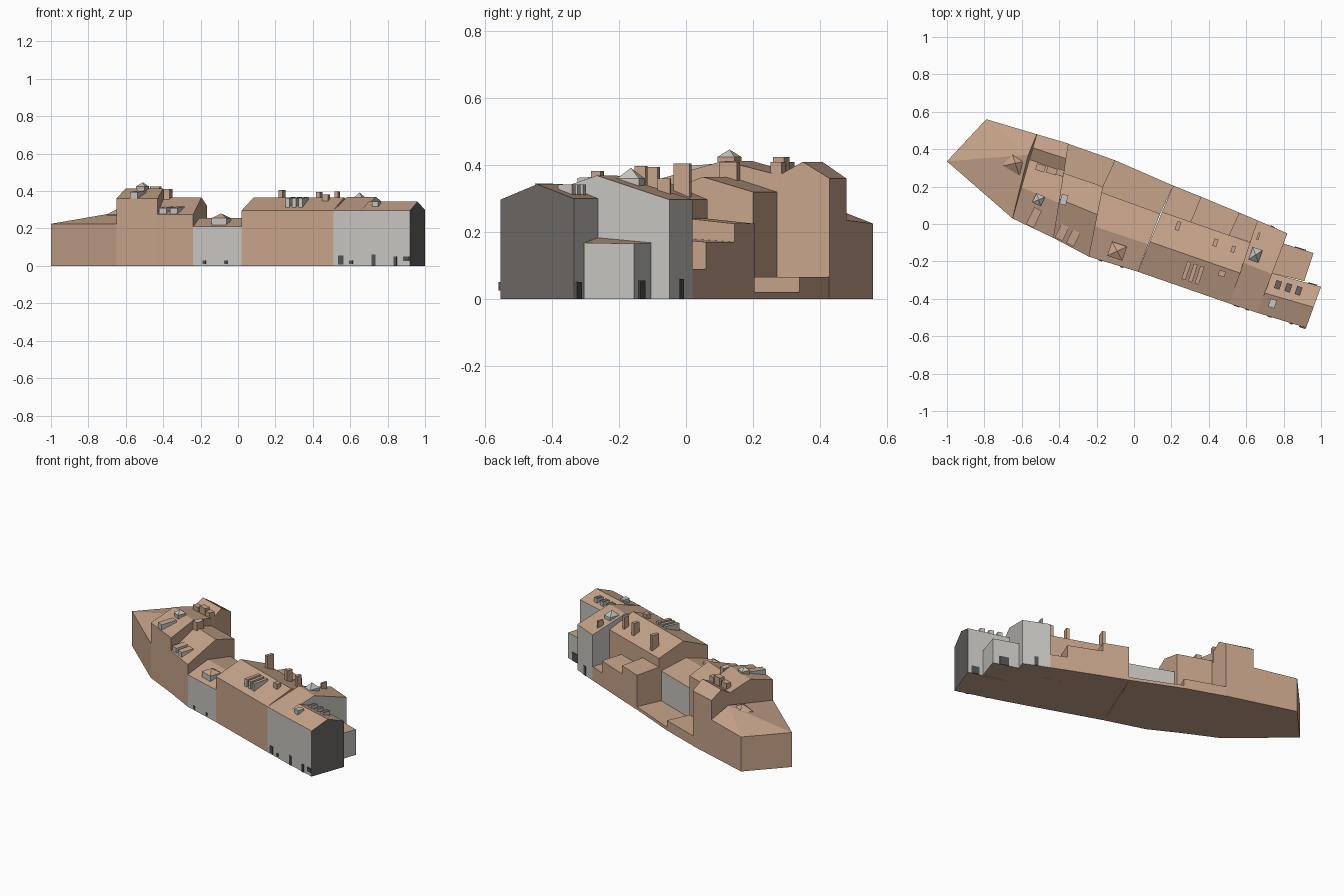
import bpy, bmesh, math
from mathutils import Vector, Matrix

if "Cube" in bpy.data.objects:
    bpy.data.objects.remove(bpy.data.objects["Cube"])


def material(name, r, g, b):
    m = bpy.data.materials.new(name)
    m.diffuse_color = (r, g, b, 1)
    m.use_nodes = True
    m.node_tree.nodes["Principled BSDF"].inputs["Base Color"].default_value = m.diffuse_color
    return m


TAN = material("tan", 0.57, 0.37, 0.255)
GREY = material("light grey", 0.56, 0.55, 0.52)
DARK = material("dark grey", 0.14, 0.13, 0.125)
GLASS = material("window dark", 0.08, 0.08, 0.08)


def finish(name, bm, wall, roof=TAN, gable=None):
    """Walls take one colour, roof and base another, an x-facing gable a third."""
    bmesh.ops.recalc_face_normals(bm, faces=bm.faces)
    bm.normal_update()
    for f in bm.faces:
        f.material_index = 0 if abs(f.normal.z) < 0.1 else 1
        if gable and f.normal.x > 0.9:
            f.material_index = 2
    me = bpy.data.meshes.new(name)
    bm.to_mesh(me)
    bm.free()
    for m in (wall, roof, gable or wall):
        me.materials.append(m)
    ob = bpy.data.objects.new(name, me)
    bpy.context.collection.objects.link(ob)
    return ob


def block(name, left, right, profile, wall=TAN, gable=None):
    """Building between two plan lines (front, back) with a roof profile of (t, z)."""
    bm = bmesh.new()
    rings = []
    for front, back in (left, right):
        a, b = Vector(front), Vector(back)
        pts = [(*a, 0)] + [(*a.lerp(b, t), z) for t, z in profile] + [(*b, 0)]
        rings.append([bm.verts.new(p) for p in pts])
    n = len(rings[0])
    bm.faces.new(rings[0])
    bm.faces.new(rings[1])
    for i in range(n):
        j = (i + 1) % n
        bm.faces.new((rings[0][i], rings[0][j], rings[1][j], rings[1][i]))
    return finish(name, bm, wall, gable=gable)


def prism(name, pts, apex=None, wall=TAN):
    """Plan polygon with a height at each corner and an optional roof apex."""
    bm = bmesh.new()
    lo = [bm.verts.new((x, y, 0)) for x, y, z in pts]
    hi = [bm.verts.new(p) for p in pts]
    n = len(pts)
    bm.faces.new(lo)
    top = bm.verts.new(apex) if apex else None
    if not apex:
        bm.faces.new(hi)
    for i in range(n):
        j = (i + 1) % n
        bm.faces.new((lo[i], lo[j], hi[j], hi[i]))
        if apex:
            bm.faces.new((hi[i], hi[j], top))
    return finish(name, bm, wall)


def box(name, x, y, z0, z1, w, d, deg=-18.5, peak=0, slope=0, wall=TAN, roof=TAN):
    """Turned box; peak adds a pyramid, slope lifts the back of the top."""
    bm = bmesh.new()
    bmesh.ops.create_cube(bm, size=1)
    for v in bm.verts:
        z = (z1 + (slope if v.co.y > 0 else 0)) if v.co.z > 0 else z0
        v.co = (v.co.x * w, v.co.y * d, z)
    if peak:
        bm.normal_update()
        top = [f for f in bm.faces if f.normal.z > 0.5]
        tip = bmesh.ops.poke(bm, faces=top)["verts"][0]
        tip.co.z = peak
    bm.transform(Matrix.Translation((x, y, 0)) @ Matrix.Rotation(math.radians(deg), 4, "Z"))
    return finish(name, bm, wall, roof)


# Main row of houses, west to east
prism("west_wing", [(-1, .335, .225), (-.65, .03, .225), (-.52, .48, .235), (-.79, .56, .225)],
      apex=(-.565, .37, .3))
block("tall_house", ((-.65, .03), (-.52, .48)), ((-.43, -.075), (-.35, .43)),
      [(0, .36), (.37, .413), (.7, .37), (.84, .41), (1, .36)])
block("west_house", ((-.43, -.075), (-.385, .275)), ((-.24, -.175), (-.165, .2)),
      [(0, .275), (.6, .365), (1, .32)])
block("low_house", ((-.24, -.175), (-.175, .17)), ((.02, -.255), (.14, .055)),
      [(0, .21), (.47, .255), (1, .215)], GREY)
block("long_house", ((.02, -.255), (.15, .065)), ((.51, -.425), (.625, -.1)),
      [(0, .297), (.5, .367), (1, .297)])
block("east_house", ((.51, -.425), (.66, .02)), ((.66, -.475), (.82, -.05)),
      [(0, .297), (.49, .369), (1, .297)], GREY)
block("end_house", ((.66, -.475), (.735, -.262)), ((.92, -.555), (1, -.335)),
      [(0, .297), (.5, .343), (1, .3)], GREY, DARK)

# Lower rear parts
prism("east_annex", [(.80, -.105, .168), (.735, -.262, .183), (.91, -.305, .168), (.96, -.155, .165)],
      wall=GREY)
prism("rear_terrace", [(-.395, .27, .065), (-.165, .2, .065), (-.1, .34, .065), (-.355, .43, .065)])
prism("rear_yard", [(-.18, .17, .02), (.14, .055, .02), (.21, .205, .02), (-.1, .34, .02)])
prism("rear_step_high", [(.15, .065, .24), (.305, .01, .24), (.36, .145, .225), (.21, .205, .225)])
prism("rear_step_middle", [(.305, .01, .18), (.51, -.06, .18), (.565, .06, .17), (.36, .145, .17)])
prism("rear_step_low", [(.51, -.06, .09), (.63, -.1, .09), (.67, .015, .09), (.565, .06, .09)])

# Hipped turrets
box("wing_turret", -.635, .325, .22, .275, .1, .09, -30, peak=.31)
box("tall_turret", -.51, .13, .36, .41, .045, .05, -25, wall=GREY)
box("tall_turret_cap", -.51, .13, .41, .425, .05, .055, -25, peak=.447, roof=GREY)
box("low_house_turret", -.09, -.145, .2, .255, .085, .08, peak=.28, wall=GREY)
box("east_turret", .65, -.165, .33, .36, .055, .07, peak=.392, wall=GREY, roof=GREY)

# Roof dormers
box("tall_dormer", -.535, .035, .35, .395, .045, .1, -26, slope=.008, wall=GREY)
for i, (x, y) in enumerate(((-.385, -.045), (-.325, -.075))):
    box(f"west_dormer_{i}", x, y, .27, .31, .045, .08, -26, slope=.008, wall=GREY)
for i in range(3):
    box(f"long_dormer_{i}", .28 + i * .035, -.25 - i * .012, .3, .362, .022, .1,
        slope=.006, wall=GREY)
    box(f"end_dormer_{i}", .77 + i * .055, -.325 - i * .016, .3, .342, .03, .045,
        wall=GREY, roof=DARK)
box("end_front_dormer", .74, -.425, .31, .345, .035, .045, wall=GREY, roof=GREY)
box("long_small_dormer", .47, -.265, .31, .382, .035, .03)

# Chimneys: x, y, top, width, depth
for i, (x, y, z, w, d) in enumerate((
        (-.5, .30, .41, .05, .035), (-.44, .285, .425, .055, .035), (-.395, .275, .41, .04, .035),
        (.235, -.01, .405, .022, .05), (.435, -.1, .395, .022, .04),
        (.53, -.135, .397, .02, .035), (.665, -.065, .36, .012, .04))):
    box(f"chimney_{i}", x, y, .3, z, w, d)
box("west_skylight", -.375, .13, .33, .41, .035, .055, -15, roof=GREY)

# Small ground-floor openings on the front
for i, (x, z0, z1, w) in enumerate((
        (.55, .008, .055, .03), (.605, .01, .03, .02), (.725, .0, .06, .022),
        (.84, .0, .05, .018), (.9, .025, .05, .035))):
    box(f"front_opening_{i}", x, -.425 - (x - .51) * .325, z0, z1, w, .008, wall=GLASS, roof=GLASS)
for i, x in enumerate((-.18, -.065)):
    box(f"low_house_opening_{i}", x, -.175 - (x + .24) * .308, .01, .028, .018, .008, -17,
        wall=GLASS, roof=GLASS)

# Openings on the rear and annex walls
box("rear_door", .74, -.015, 0, .06, .025, .008, -23.6, wall=GLASS, roof=GLASS)
box("annex_door", .89, -.133, 0, .055, .06, .008, -17, wall=GLASS, roof=GLASS)
box("end_rear_door", .955, -.322, 0, .05, .05, .008, -15.5, wall=GLASS, roof=GLASS)
